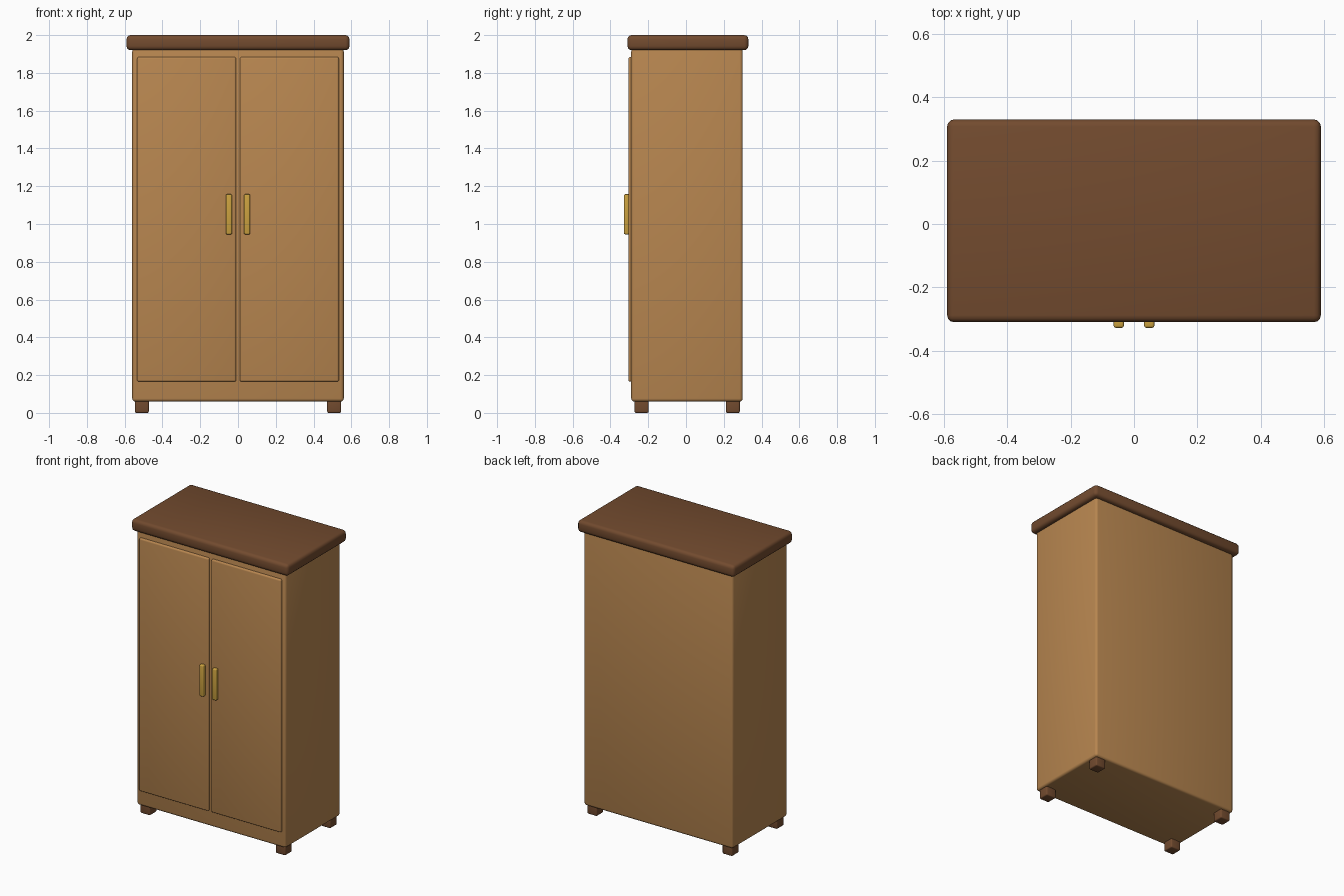
import bpy
import math

if "Cube" in bpy.data.objects:
    bpy.data.objects.remove(bpy.data.objects["Cube"], do_unlink=True)


def make_material(name, color):
    mat = bpy.data.materials.new(name)
    mat.use_nodes = True
    mat.diffuse_color = color
    mat.node_tree.nodes["Principled BSDF"].inputs["Base Color"].default_value = color
    return mat


oak = make_material("light_oak", (0.48, 0.24, 0.08, 1))
walnut = make_material("dark_walnut", (0.17, 0.07, 0.028, 1))
brass = make_material("brass", (0.6, 0.36, 0.05, 1))


def rounded_box(name, low, high, bevel, mat, segments=3):
    """Box between two corners, with rounded edges."""
    center = [(a + b) / 2 for a, b in zip(low, high)]
    bpy.ops.mesh.primitive_cube_add(size=1, location=center)
    obj = bpy.context.object
    obj.name = name
    obj.scale = [b - a for a, b in zip(low, high)]
    bpy.ops.object.transform_apply(location=False, rotation=False, scale=True)
    mod = obj.modifiers.new("rounded_edges", "BEVEL")
    mod.width = bevel
    mod.segments = segments
    bpy.ops.object.modifier_apply(modifier=mod.name)
    obj.data.materials.append(mat)
    bpy.ops.object.shade_smooth_by_angle(angle=math.radians(35))
    return obj


def side_box(name, side, low, high, bevel, mat):
    """Box given for the +x side, placed on either side."""
    x0, x1 = sorted((side * low[0], side * high[0]))
    return rounded_box(name, (x0, *low[1:]), (x1, *high[1:]), bevel, mat)


# Cabinet and overhanging top
rounded_box("cabinet_body", (-0.56, -0.29, 0.06), (0.56, 0.30, 1.93), 0.016, oak)
rounded_box("cabinet_top", (-0.59, -0.31, 1.92), (0.59, 0.33, 2.0), 0.022, walnut)

# Doors, handles and feet on both sides
for label, side in (("left", 1), ("right", -1)):
    side_box(f"{label}_door", side, (0.01, -0.305, 0.165), (0.534, -0.27, 1.884), 0.01, oak)
    side_box(f"{label}_handle", side, (0.032, -0.328, 0.945), (0.064, -0.30, 1.158), 0.007, brass)
    for end, y in (("front", -0.235), ("back", 0.248)):
        side_box(f"{label}_{end}_foot", side, (0.472, y - 0.037, 0),
                 (0.546, y + 0.037, 0.08), 0.008, walnut)
